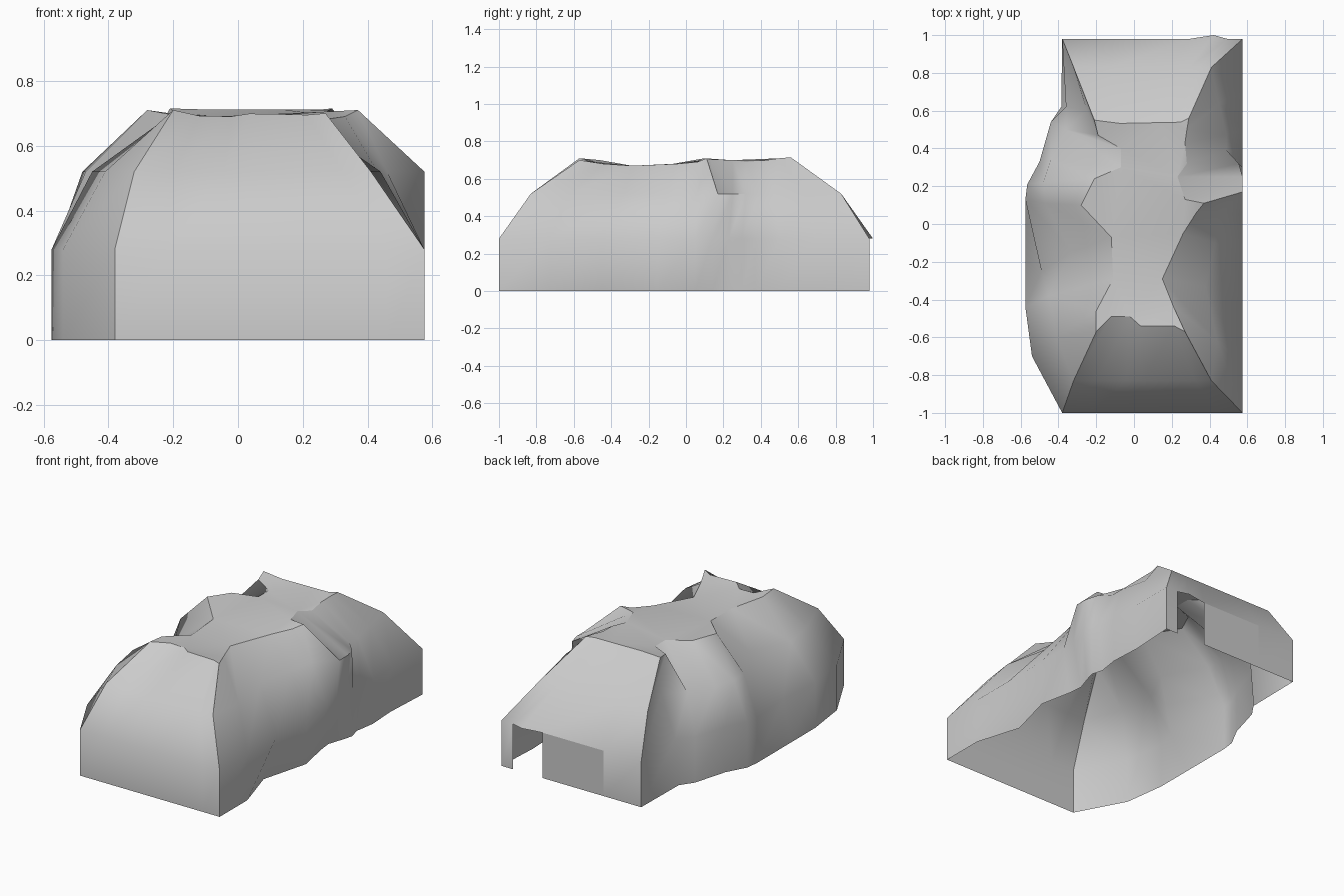
import bpy, bmesh

if "Cube" in bpy.data.objects:
    bpy.data.objects.remove(bpy.data.objects["Cube"])

# Vertical profile heights: ground, top of the upright wall, shoulder
Z_WALL, Z_SHOULDER = 0.28, 0.52

# Stations: base x, y | shoulder x, y | rim x, y, z  (| optional wall x, y, z)
right = [
    (.575, -1, .41, -.83, .27, -.57, .70),
    (.575, -.73, .44, -.62, .21, -.44, .68),
    (.49, -.45, .38, -.33, .15, -.29, .67),
    (.57, -.15, .43, -.10, .26, -.05, .68),
    (.53, .05, .46, .06, .33, .06, .69),
    (.52, .14, .575, .17, .37, .11, .71),
    (.55, .23, .575, .25, .27, .13, .705),
    (.57, .30, .555, .32, .23, .25, .70),
    (.55, .37, .49, .39, .28, .32, .69),
    (.57, .50, .49, .47, .27, .43, .70),
    (.56, .69, .45, .64, .28, .50, .71),
    (.575, .98, .41, .83, .29, .56, .715),
]
left = [
    (-.38, .98, -.32, .83, -.21, .55, .715),
    (-.385, .62, -.25, .60, -.19, .47, .70, -.36, .62, .28),
    (-.44, .54, -.36, .50, -.07, .40, .69),
    (-.50, .33, -.44, .34, -.07, .30, .69),
    (-.565, .21, -.48, .22, -.21, .24, .70),
    (-.575, .13, -.47, .11, -.28, .10, .71),
    (-.575, -.20, -.33, -.15, -.12, -.07, .68, -.49, -.25, .23),
    (-.575, -.44, -.45, -.38, -.11, -.29, .67),
    (-.54, -.70, -.41, -.60, -.20, -.46, .70),
    (-.38, -1, -.32, -.83, -.20, -.57, .71),
]


def between(a, b, t, dy=0.0):
    """Station part way along an end face; dy shifts the rim."""
    s = [p + (q - p) * t for p, q in zip(a, b)]
    s[5] += dy
    s[6] -= abs(dy) * .2
    return s


# Front and back end faces are blended between their corner stations
front = [between(left[-1], right[0], t, d)
         for t, d in ((.17, .08), (.38, .08), (.5, .03), (.88, .03))]
back = [between(right[-1], left[0], t, -.02) for t in (.085, .16, .295, .73)]
stations = right + back + left + front
n = len(stations)
hole = (len(right), len(right) + 1)          # open doorway in the back wall
panel = len(right) + 2                       # flat panel beside the doorway

# Rock shell, lofted from the stations and open underneath
bm = bmesh.new()
rings = [[], [], [], []]
for i, (x0, y0, x2, y2, xt, yt, zt, *wall) in enumerate(stations):
    x1 = .575 if i < len(right) else x0
    y1 = 1.0 if i == len(right) + 1 else y0
    for ring, co in zip(rings, ((x0, y0, 0), wall or (x1, y1, Z_WALL),
                                (x2, y2, Z_SHOULDER), (xt, yt, zt))):
        ring.append(bm.verts.new(co))
for level in range(3):
    lo, hi = rings[level], rings[level + 1]
    for i in range(n):
        if level == 0 and i in hole:
            continue
        j = (i + 1) % n
        bm.faces.new((lo[i], lo[j], hi[j], hi[i]))

# Plateau on top, with a crisp rim
rim = [bm.edges.get((rings[3][i], rings[3][(i + 1) % n])) for i in range(n)]
bmesh.ops.triangle_fill(bm, edges=rim, use_beauty=True, use_dissolve=False,
                        normal=(0, 0, 1))
for edge in rim:
    edge.smooth = False

# Crisp upper and side edges of the back panel
for ring in rings[1:3]:
    bm.edges.get((ring[panel], ring[panel + 1])).smooth = False
bm.edges.get((rings[0][panel + 1], rings[1][panel + 1])).smooth = False
bm.edges.get((rings[1][panel - 1], rings[1][panel])).smooth = False
bmesh.ops.recalc_face_normals(bm, faces=bm.faces)
if sum(f.normal.z * f.calc_area() for f in bm.faces) < 0:
    bmesh.ops.reverse_faces(bm, faces=bm.faces)

mesh = bpy.data.meshes.new("rock_shell")
bm.to_mesh(mesh)
bm.free()
rock = bpy.data.objects.new("rock_shell", mesh)
bpy.context.collection.objects.link(rock)

# Single stone colour
stone = bpy.data.materials.new("stone_grey")
stone.diffuse_color = (.6, .6, .6, 1)
stone.use_nodes = True
stone.node_tree.nodes["Principled BSDF"].inputs["Base Color"].default_value = stone.diffuse_color
mesh.materials.append(stone)

bpy.context.view_layer.objects.active = rock
rock.select_set(True)
bpy.ops.object.shade_smooth_by_angle(angle=0.9, keep_sharp_edges=True)
